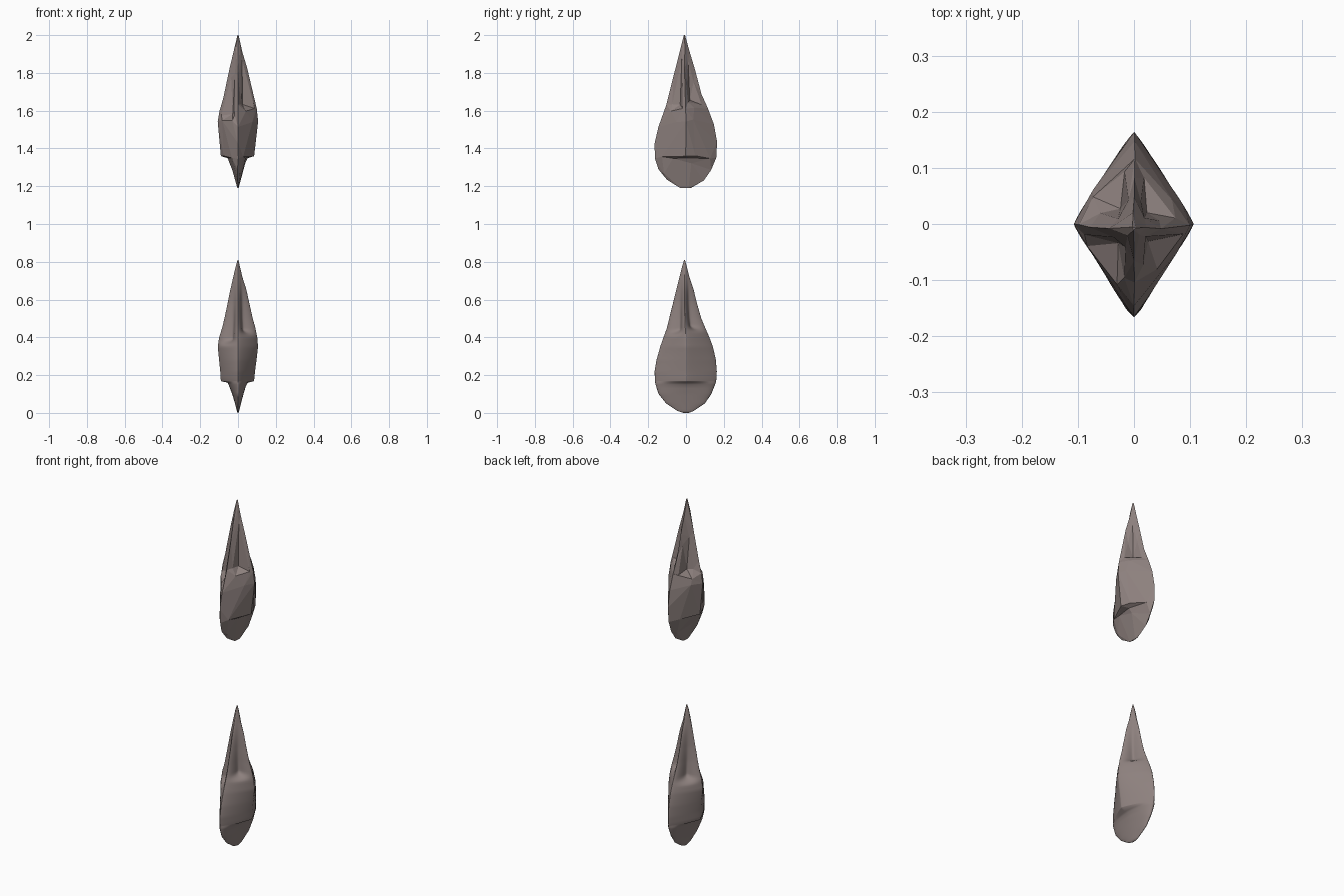
import bpy, bmesh, math

# height, half width -x, +x, half depth -y, +y, section exponent
PROFILE = [
    (0.00, 0.002, 0.002, 0.015, 0.015, 1.8),
    (0.01, 0.006, 0.006, 0.045, 0.040, 1.8),
    (0.05, 0.016, 0.016, 0.105, 0.100, 1.8),
    (0.10, 0.031, 0.029, 0.145, 0.134, 1.8),
    (0.14, 0.046, 0.041, 0.158, 0.150, 1.7),
    (0.16, 0.055, 0.052, 0.163, 0.157, 1.6),
    (0.168, 0.089, 0.084, 0.164, 0.159, 1.15),
    (0.18, 0.092, 0.086, 0.165, 0.161, 1.15),
    (0.22, 0.094, 0.090, 0.166, 0.163, 1.15),
    (0.28, 0.100, 0.098, 0.156, 0.158, 1.15),
    (0.35, 0.107, 0.106, 0.136, 0.143, 1.15),
    (0.40, 0.100, 0.102, 0.117, 0.126, 1.15),
    (0.45, 0.084, 0.092, 0.097, 0.106, 1.15),
    (0.50, 0.072, 0.078, 0.083, 0.087, 1.1),
    (0.58, 0.055, 0.060, 0.061, 0.066, 1.05),
    (0.65, 0.041, 0.045, 0.044, 0.049, 1.1),
    (0.72, 0.025, 0.023, 0.026, 0.026, 1.3),
    (0.78, 0.011, 0.009, 0.011, 0.011, 1.6),
    (0.81, 0.002, 0.002, 0.002, 0.002, 2.0),
]
# floor height of the groove in each quadrant
GROOVES = [0.45, 0.41, 0.38, 0.43]


def section(z):
    for p, q in zip(PROFILE, PROFILE[1:]):
        if z <= q[0]:
            f = (z - p[0]) / (q[0] - p[0])
            return [u + (v - u) * f for u, v in zip(p[1:], q[1:])]
    return PROFILE[-1][1:]


def smooth(f):
    f = min(max(f, 0), 1)
    return f * f * (3 - 2 * f)


def groove(t, z):
    k = int(t / (math.pi / 2)) % 4
    d = t - (k + 0.5) * math.pi / 2
    floor = GROOVES[k]
    depth = 0.5 * smooth((z - floor + 0.025) / 0.04) * (1 - smooth((z - floor) / 0.36))
    return 1 - depth * math.exp(-(d / 0.32) ** 2)


def seed(name, base, steps=64):
    heights = sorted({p[0] for p in PROFILE} | {round(i * 0.01, 3) for i in range(82)})
    bm = bmesh.new()
    rings = []
    for z in heights:
        xn, xp, yn, yp, e = section(z)
        ring = []
        for i in range(steps):
            t = i * 2 * math.pi / steps
            c, s = math.cos(t), math.sin(t)
            r = groove(t, z)
            x = math.copysign(abs(c) ** (2 / e), c) * (xp if c > 0 else xn) * r
            y = math.copysign(abs(s) ** (2 / e), s) * (yp if s > 0 else yn) * r
            ring.append(bm.verts.new((x, y - 0.008 * smooth((z - 0.3) / 0.3), z)))
        rings.append(ring)
    for a, b in zip(rings, rings[1:]):
        for i in range(steps):
            j = (i + 1) % steps
            bm.faces.new((a[i], a[j], b[j], b[i]))
    bm.faces.new(rings[0][::-1])
    bm.faces.new(rings[-1])
    me = bpy.data.meshes.new(name)
    bm.to_mesh(me)
    bm.free()
    ob = bpy.data.objects.new(name, me)
    bpy.context.collection.objects.link(ob)
    ob.location.z = base
    mat = bpy.data.materials.get("stone") or bpy.data.materials.new("stone")
    mat.diffuse_color = (0.27, 0.22, 0.21, 1)
    me.materials.append(mat)
    return ob


# Smooth finned shard
lower = seed("smooth_shard", 0)
lower.data.shade_smooth()

# Faceted low-poly copy above it
upper = seed("faceted_shard", 1.19)
dec = upper.modifiers.new("facets", 'DECIMATE')
dec.ratio = 0.014
